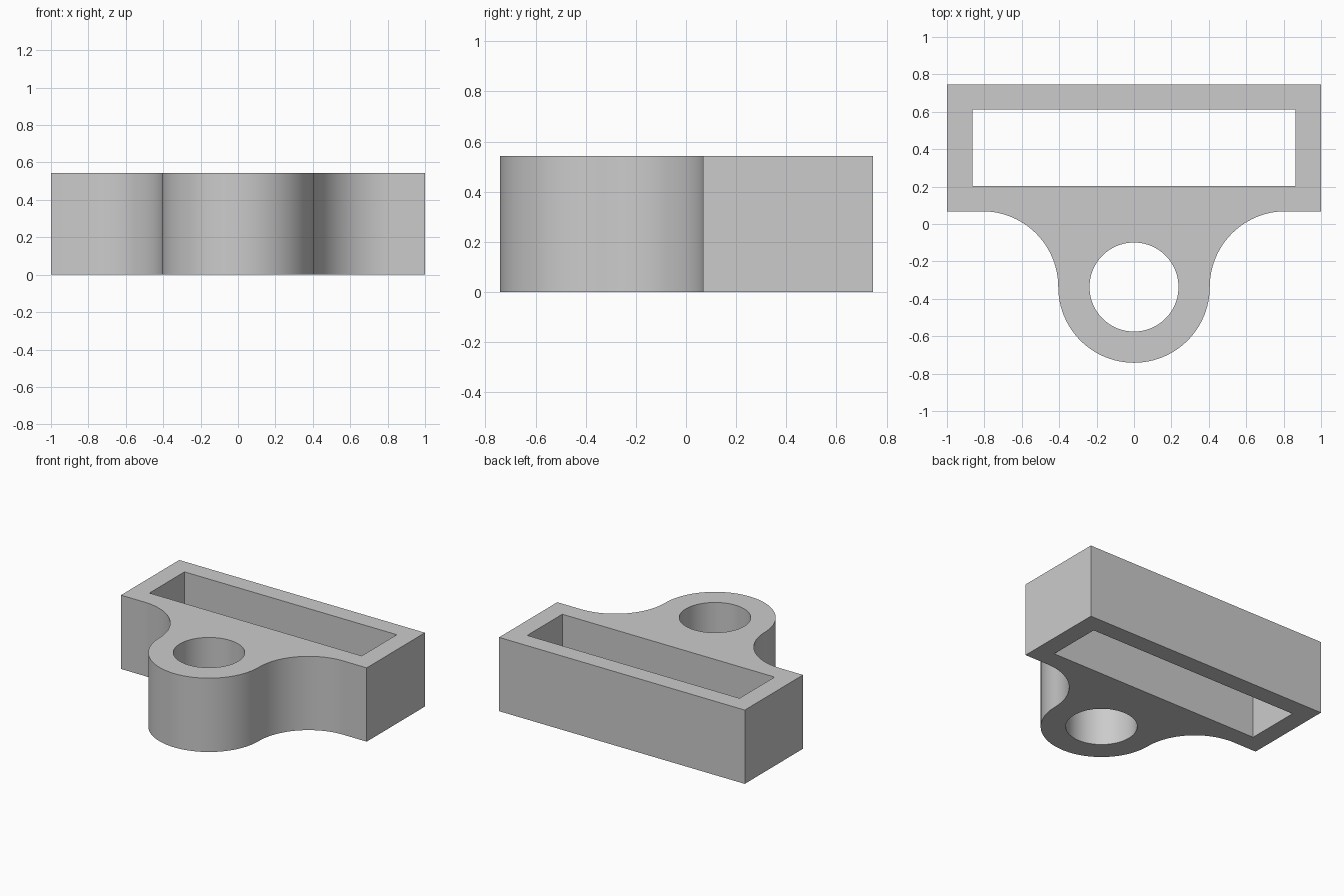
import bpy
import bmesh
from math import sin, cos, pi

old = bpy.data.objects.get("Cube")
if old:
    bpy.data.objects.remove(old, do_unlink=True)

HEIGHT = 0.543
BACK, FRONT = 0.745, 0.068       # depth range of the slotted bar
RADIUS, BORE = 0.405, 0.238      # boss and fillet radius, bore radius
CENTRE = FRONT - RADIUS          # y of the boss and fillet centres
STEPS = 24                       # segments per quarter turn


def arc(cx, cy, r, start, end, steps):
    """Points along an arc, angles in quarter turns."""
    angles = [(start + (end - start) * i / steps) * pi / 2 for i in range(steps + 1)]
    return [(cx + r * cos(a), cy + r * sin(a)) for a in angles]


def rectangle(half_width, y0, y1):
    return [(-half_width, y0), (half_width, y0), (half_width, y1), (-half_width, y1)]


# Outer outline: bar, concave fillets and rounded boss
outline = [(1, FRONT), (1, BACK), (-1, BACK), (-1, FRONT)]
outline += arc(-2 * RADIUS, CENTRE, RADIUS, 1, 0, STEPS)
outline += arc(0, CENTRE, RADIUS, 2, 4, 2 * STEPS)[1:]
outline += arc(2 * RADIUS, CENTRE, RADIUS, 2, 1, STEPS)[1:]

# Openings: long slot and round bore
slot = rectangle(0.864, 0.204, 0.612)
bore = arc(0, CENTRE, BORE, 0, 4, 4 * STEPS)[:-1]

# Fill the plan and raise it
bm = bmesh.new()
edges = []
for loop in (outline, slot, bore):
    verts = [bm.verts.new((x, y, 0)) for x, y in loop]
    edges += [bm.edges.new((a, b)) for a, b in zip(verts, verts[1:] + verts[:1])]
bmesh.ops.triangle_fill(bm, use_beauty=True, edges=edges, normal=(0, 0, 1))
raised = bmesh.ops.extrude_face_region(bm, geom=bm.faces[:], use_keep_orig=True)
top = [g for g in raised["geom"] if isinstance(g, bmesh.types.BMVert)]
bmesh.ops.translate(bm, verts=top, vec=(0, 0, HEIGHT))
bmesh.ops.recalc_face_normals(bm, faces=bm.faces[:])
mesh = bpy.data.meshes.new("slotted_bracket")
bm.to_mesh(mesh)
bm.free()

bracket = bpy.data.objects.new("slotted_bracket", mesh)
bpy.context.collection.objects.link(bracket)

# Plain grey finish
grey = bpy.data.materials.new("light_grey")
grey.use_nodes = True
colour = (0.6, 0.6, 0.6, 1)
grey.diffuse_color = colour
grey.node_tree.nodes["Principled BSDF"].inputs["Base Color"].default_value = colour
mesh.materials.append(grey)

# Smooth curved walls, crisp rims
bpy.ops.object.select_all(action="DESELECT")
bracket.select_set(True)
bpy.context.view_layer.objects.active = bracket
bpy.ops.object.shade_smooth_by_angle(angle=pi / 6)
